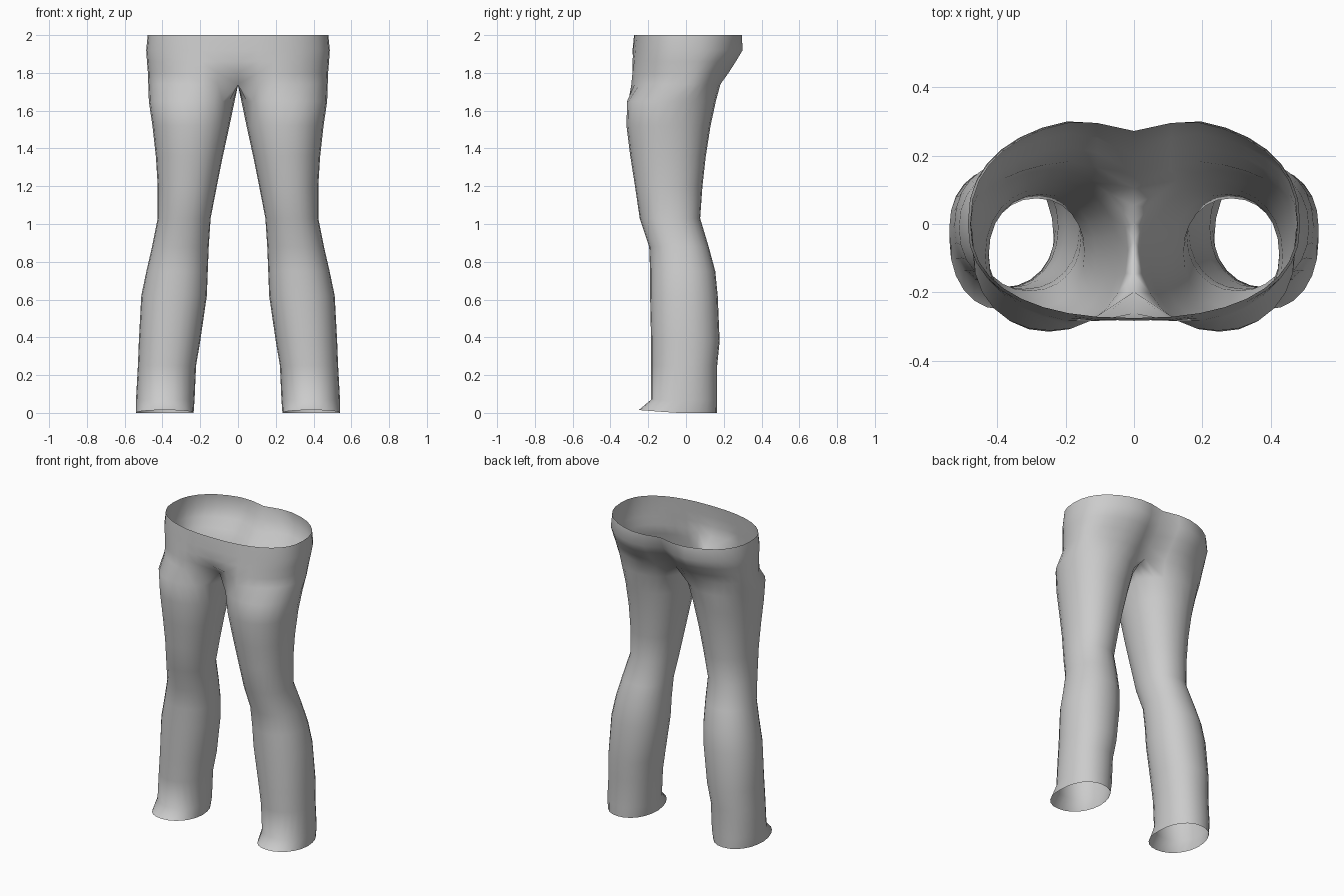
import bpy, bmesh, math

cube = bpy.data.objects.get("Cube")
if cube:
    bpy.data.objects.remove(cube)

N, OUT = 24, 18          # points per leg ring, steps on its outer side
SEAM = N - OUT

fabric = bpy.data.materials.new("grey fabric")
fabric.use_nodes = True
fabric.diffuse_color = (0.6, 0.6, 0.6, 1)
fabric.node_tree.nodes["Principled BSDF"].inputs["Base Color"].default_value = (0.6, 0.6, 0.6, 1)


def power(v, n):
    return math.copysign(abs(v) ** (2 / n), v)


def leg_ring(bm, z, x0, x1, y0, y1, tilt=0):
    """Closed ring, from the inner front round the outside to the inner back."""
    ring = []
    for i in range(N):
        a = math.radians(-135 + i * 360 / N)
        x = (x0 + x1) / 2 + (x1 - x0) / 2 * power(math.cos(a), 2.15)
        y = (y0 + y1) / 2 + (y1 - y0) / 2 * power(math.sin(a), 2.15)
        ring.append(bm.verts.new((x, y, z - tilt * min(0, math.sin(a)))))
    return ring


def hip_ring(bm, z, w, front, back, front_crease, back_crease):
    """Open half ring from the front centre round to the back centre."""
    ring = []
    for i in range(OUT + 1):
        a = math.pi * i / OUT
        x = 0 if i in (0, OUT) else w * power(math.sin(a), 2.35)
        c = power(math.cos(a), 2.35)
        fold = math.exp(-(x / 0.1) ** 2)
        y = front * c + front_crease * fold if c > 0 else -back * c - back_crease * fold
        ring.append(bm.verts.new((x, y, z)))
    return ring


def bridge(bm, low, high):
    for i in range(len(low) if len(low) == N else len(low) - 1):
        j = (i + 1) % len(low)
        bm.faces.new((low[i], low[j], high[j], high[i]))


bm = bmesh.new()

# Leg: height, inner x, outer x, front y, back y
legs = [(0.07, 0.23, 0.54, -0.185, 0.165), (0.25, 0.222, 0.53, -0.185, 0.165),
        (0.38, 0.20, 0.525, -0.185, 0.178), (0.62, 0.165, 0.512, -0.19, 0.168),
        (0.75, 0.16, 0.485, -0.19, 0.155), (0.88, 0.155, 0.455, -0.195, 0.12),
        (1.03, 0.145, 0.425, -0.245, 0.075), (1.2, 0.112, 0.425, -0.27, 0.087),
        (1.36, 0.08, 0.435, -0.295, 0.105), (1.52, 0.045, 0.453, -0.315, 0.13),
        (1.65, 0.018, 0.472, -0.312, 0.158)]
rings = [leg_ring(bm, 0, 0.235, 0.54, -0.25, 0.165, 0.015)]
rings += [leg_ring(bm, *s) for s in legs]

# Hips: height, half width, front y, back y, front crease, back crease
hips = [hip_ring(bm, *s) for s in (
    (1.74, 0.475, -0.308, 0.195, 0.11, 0.09), (1.80, 0.477, -0.30, 0.24, 0.04, 0.09),
    (1.86, 0.482, -0.29, 0.28, 0.01, 0.08), (1.92, 0.486, -0.283, 0.318, 0, 0.075),
    (2.0, 0.478, -0.275, 0.312, 0, 0.04))]

# Crotch seam, closing the top leg ring from back to front
back_y, front_y = hips[0][-1].co.y, hips[0][0].co.y
seam = [bm.verts.new((0, back_y + (front_y - back_y) * k / SEAM, 1.735)) for k in range(1, SEAM)]
rings.append(hips[0] + seam)

for a, b in zip(rings, rings[1:]):
    bridge(bm, a, b)
for a, b in zip(hips, hips[1:]):
    bridge(bm, a, b)

mesh = bpy.data.meshes.new("trousers")
bm.to_mesh(mesh)
bm.free()
mesh.materials.append(fabric)
trousers = bpy.data.objects.new("trousers", mesh)
bpy.context.collection.objects.link(trousers)

# Other leg by mirroring, joined along the centre seam
mirror = trousers.modifiers.new("mirror", 'MIRROR')
mirror.use_clip = True
mirror.merge_threshold = 0.002

for p in mesh.polygons:
    p.use_smooth = True
